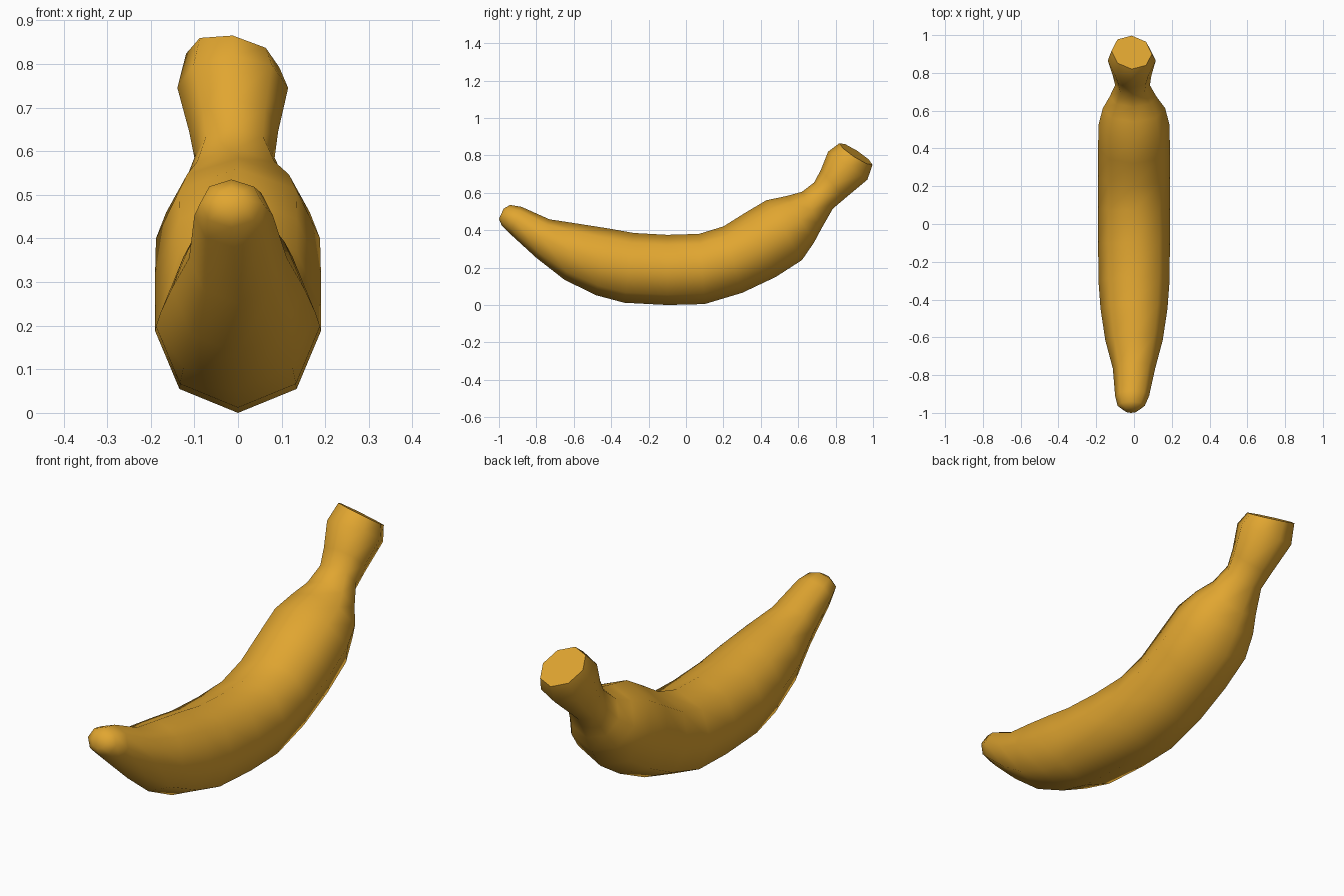
import bpy, bmesh, math
from mathutils import Vector

SIDES = 8

# Cross-sections from tip to stem: ridge y, z, belly y, z, half width, x shift
rings = [
    (-0.975, 0.515, -1.000, 0.460, 0.035, -0.015),
    (-0.940, 0.535, -0.985, 0.425, 0.072, -0.015),
    (-0.880, 0.525, -0.940, 0.380, 0.090, -0.010),
    (-0.730, 0.458, -0.800, 0.252, 0.112, 0),
    (-0.580, 0.435, -0.650, 0.135, 0.152, 0),
    (-0.420, 0.410, -0.480, 0.052, 0.177, 0),
    (-0.280, 0.385, -0.330, 0.012, 0.188, 0),
    (-0.100, 0.375, -0.100, 0.000, 0.190, 0),
    (0.070, 0.380, 0.100, 0.005, 0.190, 0),
    (0.200, 0.420, 0.300, 0.065, 0.190, 0),
    (0.320, 0.495, 0.480, 0.150, 0.190, 0),
    (0.430, 0.560, 0.620, 0.240, 0.188, 0),
    (0.540, 0.583, 0.685, 0.335, 0.165, 0),
    (0.620, 0.605, 0.725, 0.410, 0.125, -0.005),
    (0.685, 0.655, 0.785, 0.515, 0.092, -0.008),
    (0.720, 0.720, 0.850, 0.570, 0.102, -0.010),
    (0.760, 0.820, 0.970, 0.670, 0.127, -0.012),
    (0.820, 0.865, 0.997, 0.750, 0.107, -0.012),
]

# Loft the fruit body and stem
bm = bmesh.new()
loops = []
for i, (ty, tz, by, bz, w, cx) in enumerate(rings):
    top, low = Vector((cx, ty, tz)), Vector((cx, by, bz))
    mid, half = (top + low) / 2, (top - low) / 2
    loop = []
    for k in range(SIDES):
        a = math.tau * k / SIDES
        p = mid + half * math.cos(a) + Vector((w * math.sin(a), 0, 0))
        if i == len(rings) - 1:  # slanted stem cut
            p.z -= 0.15 * (p.x - cx)
            p.y -= 0.08 * (p.x - cx)
        loop.append(bm.verts.new(p))
    loops.append(loop)
for a, b in zip(loops, loops[1:]):
    for k in range(SIDES):
        n = (k + 1) % SIDES
        bm.faces.new((a[k], a[n], b[n], b[k]))
bm.faces.new(loops[0])
cut = bm.faces.new(loops[-1])
bmesh.ops.recalc_face_normals(bm, faces=bm.faces)

# Smooth skin, with a crisp flat cut on the stem
for f in bm.faces:
    f.smooth = f is not cut
for e in cut.edges:
    e.smooth = False

mesh = bpy.data.meshes.new("banana")
bm.to_mesh(mesh)
bm.free()
banana = bpy.data.objects.new("banana", mesh)
bpy.context.collection.objects.link(banana)

# Yellow skin
skin = bpy.data.materials.new("yellow_skin")
skin.diffuse_color = (0.75, 0.38, 0.03, 1)
mesh.materials.append(skin)
